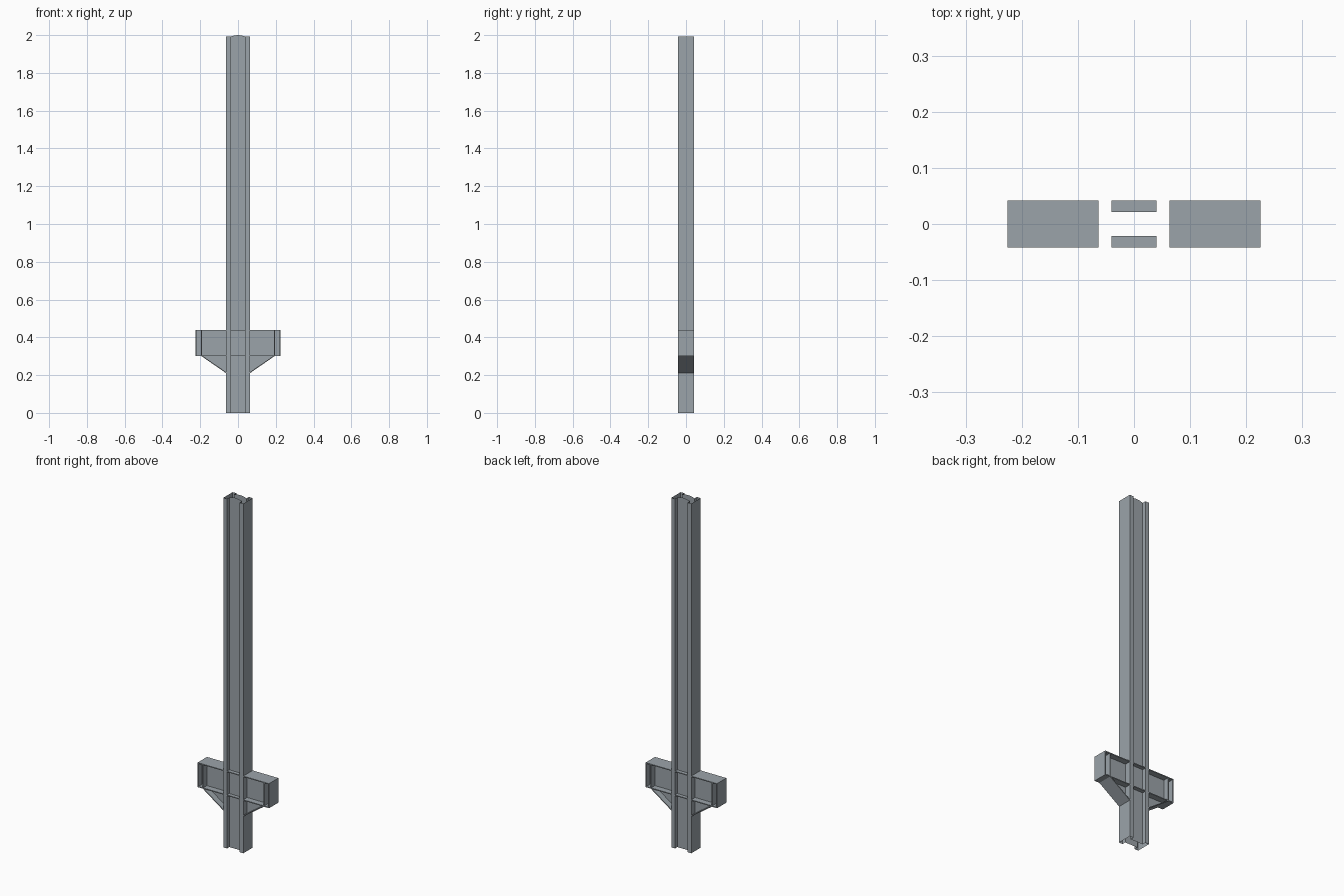
import bpy, bmesh

if "Cube" in bpy.data.objects:
    bpy.data.objects.remove(bpy.data.objects["Cube"])

steel = bpy.data.materials.new("grey steel")
steel.diffuse_color = (0.33, 0.37, 0.40, 1)
steel.use_nodes = True
steel.node_tree.nodes["Principled BSDF"].inputs["Base Color"].default_value = steel.diffuse_color

D = 0.042    # half depth of the beam
W = 0.021    # half thickness of the column web
FO, FI = 0.063, 0.040   # flange outer and inner x
T = 0.005    # plate thickness


def finish(name, bm):
    bmesh.ops.recalc_face_normals(bm, faces=bm.faces)
    me = bpy.data.meshes.new(name)
    bm.to_mesh(me)
    bm.free()
    me.materials.append(steel)
    ob = bpy.data.objects.new(name, me)
    bpy.context.collection.objects.link(ob)
    return ob


def slab(name, outline, y0, y1):
    """Extrude an x-z outline from y0 to y1."""
    bm = bmesh.new()
    face = bm.faces.new([bm.verts.new((x, y0, z)) for x, z in outline])
    ext = bmesh.ops.extrude_face_region(bm, geom=[face])
    for v in ext["geom"]:
        if isinstance(v, bmesh.types.BMVert):
            v.co.y = y1
    return finish(name, bm)


def rect(x0, x1, z0, z1):
    return [(x0, z0), (x1, z0), (x1, z1), (x0, z1)]


# column: open-ended H profile, its web crowned slightly at the top
quarter = [(0, W), (0.02, W), (FI, W), (FI, D), (FO, D)]
top_half = [(-x, y) for x, y in reversed(quarter[1:])] + quarter
profile = top_half + [(x, -y) for x, y in reversed(top_half)]
bm = bmesh.new()
low = [bm.verts.new((x, y, 0)) for x, y in profile]
high = [bm.verts.new((x, y, 2 - 0.008 * min(1, (x / FI) ** 2))) for x, y in profile]
n = len(profile)
for i in range(n):
    j = (i + 1) % n
    bm.faces.new((low[i], low[j], high[j], high[i]))
col = finish("column", bm)

# stiffener plates between the column flanges, front and back
for label, z in (("lower", 0.30), ("upper", 0.435)):
    for side, s in (("back", 1), ("front", -1)):
        slab(f"{label}_{side}_stiffener", rect(-FI, FI, z, z + T), s * W, s * D)

# bracket arms on both sides, each with a sloped haunch below
AW = 0.008   # half thickness of the arm web
arm_parts = [
    ("arm_top_plate", rect(FO, 0.225, 0.435, 0.44), D),
    ("arm_bottom_plate", rect(FO, 0.225, 0.30, 0.305), D),
    ("arm_end_plate", rect(0.22, 0.225, 0.305, 0.435), D),
    ("arm_inner_rib", rect(0.19, 0.195, 0.305, 0.435), D),
    ("arm_web", rect(FO, 0.22, 0.305, 0.435), AW),
    ("haunch_web", [(FO, 0.216), (0.185, 0.30), (FO, 0.30)], AW),
    ("haunch_plate", [(FO, 0.21), (0.193, 0.30), (0.185, 0.30), (FO, 0.216)], D),
]
for side, s in (("right", 1), ("left", -1)):
    for name, outline, d in arm_parts:
        slab(f"{side}_{name}", [(s * x, z) for x, z in outline], -d, d)
